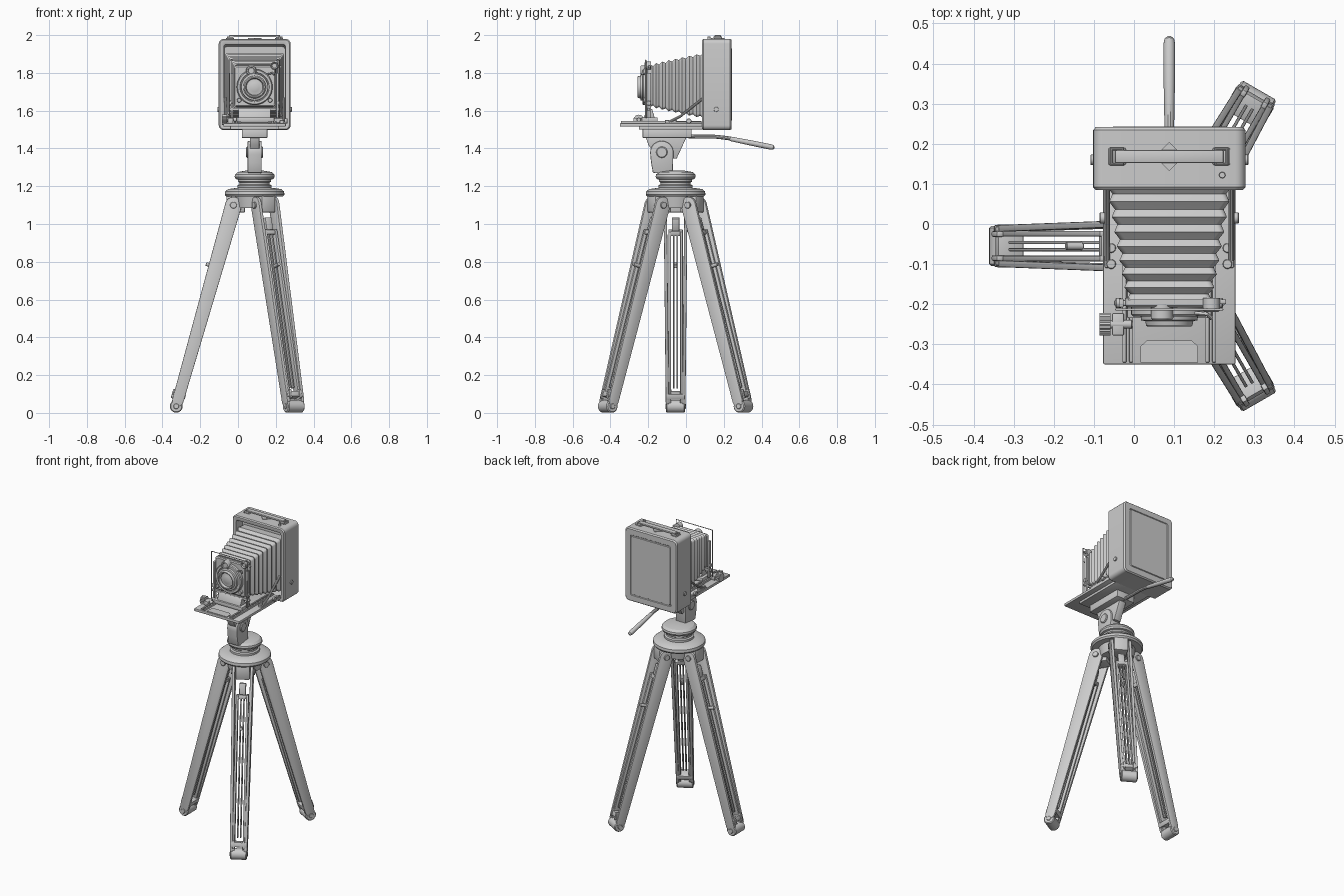
import bpy, bmesh, math
from mathutils import Matrix, Vector

CX, CY = 0.088, -0.055      # tripod axis; the camera shares CX
M = Matrix.Identity(4)      # placement of the parts being built


def finish(name, bm, bevel=0.0):
    bmesh.ops.recalc_face_normals(bm, faces=bm.faces)
    me = bpy.data.meshes.new(name)
    bm.to_mesh(me)
    bm.free()
    ob = bpy.data.objects.new(name, me)
    bpy.context.collection.objects.link(ob)
    ob.matrix_world = M
    if bevel:
        b = ob.modifiers.new("bevel", 'BEVEL')
        b.width, b.segments, b.limit_method = bevel, 2, 'ANGLE'
    return ob


def skin(name, rings, bevel=0.0):
    """Join equal closed rings of points and cap both ends."""
    bm = bmesh.new()
    vs = [[bm.verts.new(p) for p in r] for r in rings]
    n = len(vs[0])
    for a, b in zip(vs, vs[1:]):
        for i in range(n):
            bm.faces.new((a[i], a[(i + 1) % n], b[(i + 1) % n], b[i]))
    bm.faces.new(vs[0])
    bm.faces.new(vs[-1])
    return finish(name, bm, bevel)


def box(name, x0, x1, y0, y1, z0, z1, bevel=0.004):
    return skin(name, [[(x0, y0, z), (x1, y0, z), (x1, y1, z), (x0, y1, z)] for z in (z0, z1)], bevel)


def lathe(name, loc, prof, axis=(0, 0, 1), n=32):
    q = Vector(axis).to_track_quat('Z', 'Y')
    return skin(name, [[Vector(loc) + q @ Vector((r * math.cos(2 * math.pi * i / n), r * math.sin(2 * math.pi * i / n), h))
                        for i in range(n)] for r, h in prof])


def cyl(name, loc, r, h, axis=(0, 0, 1), n=20):
    c = min(r, h) * 0.15
    return lathe(name, loc, [(r - c, 0), (r, c), (r, h - c), (r - c, h)], axis, n)


def prism(name, pts, a0, a1, axis='X', shear=0.0, bevel=0.003):
    """Extrude a (y,z) outline along x, or an (x,z) outline along y."""
    f = (lambda a, p: (a, p[0], p[1])) if axis == 'X' else (lambda a, p: (p[0], a + shear * p[1], p[1]))
    return skin(name, [[f(a, p) for p in pts] for a in (a0, a1)], bevel)


def arc(cx, cz, r, d0, d1, n=10):
    return [(cx + r * math.cos(math.radians(d0 + (d1 - d0) * i / n)),
             cz + r * math.sin(math.radians(d0 + (d1 - d0) * i / n))) for i in range(n + 1)]


def loft(name, secs, cz):
    """Rounded rectangles (y, half width, half height, corner radius) joined along y."""
    rings = []
    for y, w, h, r in secs:
        ring = []
        for sx, sz, d in ((1, 1, 0), (-1, 1, 90), (-1, -1, 180), (1, -1, 270)):
            ring += arc(CX + sx * (w - r), cz + sz * (h - r), r, d, d + 90, 5)
        rings.append([(x, y, z) for x, z in ring])
    return skin(name, rings)


def tube(name, pts, r, cyclic=False):
    cu = bpy.data.curves.new(name, 'CURVE')
    cu.dimensions = '3D'
    cu.bevel_depth, cu.bevel_resolution, cu.use_fill_caps = r, 3, True
    s = cu.splines.new('POLY')
    s.points.add(len(pts) - 1)
    for p, c in zip(s.points, pts):
        p.co = (*c, 1)
    s.use_cyclic_u = cyclic
    ob = bpy.data.objects.new(name, cu)
    bpy.context.collection.objects.link(ob)


# tripod legs: hung from a pivot along local -z, local +x facing outward
tilt = math.atan2(0.303, 1.065)
L = math.hypot(0.303, 1.065)
for k, ang in enumerate((180, 60, -60)):
    place = Matrix.Translation((CX, CY, 0)) @ Matrix.Rotation(math.radians(ang), 4, 'Z')
    M = place
    box(f"crown_lug_{k}", 0.05, 0.15, -0.043, 0.043, 1.06, 1.15, 0.008)
    M = place @ Matrix.Translation((0.112, 0, 1.1)) @ Matrix.Rotation(-tilt, 4, 'Y')
    plate = arc(0, 0, 0.044, 0, 180) + arc(0, -L + 0.03, 0.03, 180, 360)
    for s in (-1, 1):
        prism(f"leg_{k}_side_plate", plate, s * 0.046, s * 0.063, 'Y', s * 0.01)
        box(f"leg_{k}_inner_rail", -0.024, 0.024, *sorted((s * 0.024, s * 0.038)), -L + 0.02, -0.14, 0.003)
        box(f"leg_{k}_centre_rail", -0.014, 0.014, *sorted((s * 0.005, s * 0.013)), -L + 0.1, -0.16, 0.002)
        cyl(f"leg_{k}_pivot_bolt", (0, s * 0.06, 0), 0.018, 0.012, (0, s, 0), 12)
        box(f"leg_{k}_foot_tab", 0.022, 0.04, s * 0.03 - 0.007, s * 0.03 + 0.007, -L + 0.035, -L + 0.085)
    box(f"leg_{k}_top_bridge", -0.02, 0.02, -0.038, 0.038, -0.165, -0.14)
    box(f"leg_{k}_top_tongue", -0.015, 0.015, -0.02, 0.02, -0.14, -0.07)
    box(f"leg_{k}_foot_clamp", -0.033, 0.033, -0.049, 0.049, -L + 0.045, -L + 0.075)
    cyl(f"leg_{k}_foot", (0, -0.05, -L), 0.034, 0.10, (0, 1, 0), 24)
    cyl(f"leg_{k}_foot_pin", (0, -0.054, -L), 0.015, 0.108, (0, 1, 0), 12)
    cyl(f"leg_{k}_lock_screw", (0.01, 0, -0.34), 0.01, 0.045, (1, 0, 0), 12)
M = Matrix.Identity(4)

# crown and turntable
lathe("tripod_crown", (CX, CY, 0), [(0.10, 1.085), (0.11, 1.145), (0.15, 1.145), (0.158, 1.155), (0.156, 1.172),
                                    (0.14, 1.185), (0.09, 1.192)], n=48)
lathe("pan_base", (CX, CY, 0), [(0.09, 1.185), (0.09, 1.205), (0.08, 1.21), (0.08, 1.22), (0.088, 1.225), (0.088, 1.235),
                                (0.1, 1.238), (0.106, 1.25), (0.104, 1.262), (0.09, 1.275), (0.05, 1.282)], n=48)

# tilt head, mounting plate and pan handle
prism("tilt_body", arc(-0.128, 1.378, 0.062, -10, 190, 16) + [(-0.185, 1.325), (-0.175, 1.27), (-0.07, 1.265)],
      CX - 0.037, CX + 0.037, bevel=0.006)
prism("tilt_wedge", [(-0.215, 1.465), (-0.20, 1.42), (-0.16, 1.36), (-0.05, 1.345), (0.005, 1.465)], CX - 0.025, CX + 0.025)
cyl("tilt_pivot", (CX - 0.045, -0.128, 1.38), 0.03, 0.09, (1, 0, 0))
box("head_plate", CX - 0.068, CX + 0.068, -0.23, 0.03, 1.455, 1.505, 0.006)
tube("pan_handle_rod", [(CX, 0.0, 1.465), (CX, 0.05, 1.463), (CX, 0.16, 1.462), (CX, 0.22, 1.455), (CX, 0.30, 1.44)], 0.011)
d = (Vector((CX, 0.468, 1.404)) - Vector((CX, 0.23, 1.452)))
lathe("pan_handle_grip", (CX, 0.23, 1.452), [(0.009, 0), (0.012, 0.01), (0.014, 0.12), (0.0145, d.length - 0.02),
                                            (0.012, d.length - 0.006), (0.004, d.length)], d, 16)

# camera body: recessed front, inset panel on the back
loft("camera_body", [(0.15, 0.16, 0.20, 0.012), (0.088, 0.163, 0.212, 0.012), (0.085, 0.168, 0.217, 0.016),
                     (0.085, 0.184, 0.236, 0.022), (0.092, 0.19, 0.2415, 0.026), (0.234, 0.19, 0.2415, 0.026),
                     (0.242, 0.183, 0.235, 0.022), (0.242, 0.15, 0.20, 0.012), (0.238, 0.147, 0.197, 0.01),
                     (0.238, 0.143, 0.193, 0.01), (0.243, 0.14, 0.19, 0.01)], 1.7385)
for s in (-1, 1):
    cyl("body_side_button", (CX + s * 0.187, 0.16, 1.607), 0.013, 0.01, (s, 0, 0))
    x = CX + s * 0.13
    box("strap_bracket", x - 0.022, x + 0.022, 0.147, 0.19, 1.978, 1.986)
    tube("strap_loop", [(x - 0.014, 0.149, 1.989), (x + 0.014, 0.149, 1.989), (x + 0.014, 0.187, 1.989), (x - 0.014, 0.187, 1.989)],
         0.005, True)
box("carry_strap", CX - 0.135, CX + 0.135, 0.152, 0.184, 1.989, 2.0, 0.003)
skin("top_diamond", [[(CX - 0.036, 0.168, z), (CX, 0.132, z), (CX + 0.036, 0.168, z), (CX, 0.204, z)] for z in (1.978, 1.984)])
cyl("top_button", (0.22, 0.122, 1.978), 0.008, 0.014, n=12)

# bellows
folds, secs = 8, [(0.15, 0.155, 0.17, 0.015)]
for i in range(folds * 2 + 1):
    t = (i / (folds * 2)) ** 1.0
    e = 0.0 if i % 2 else 0.011
    secs.append((0.095 - 0.285 * (1.12 * t - 0.12 * t * t), 0.145 - 0.05 * t + e, 0.163 - 0.062 * t + e, 0.014))
loft("bellows", secs, 1.732)

# drop bed with focusing rails
box("bed", CX - 0.165, CX + 0.165, -0.35, 0.09, 1.516, 1.534)
box("bed_under_plate", CX - 0.13, CX + 0.13, -0.25, 0.09, 1.500, 1.518)
for s in (-1, 1):
    for o in (0.095, 0.112):
        box("focus_rail", CX + s * o - 0.005, CX + s * o + 0.005, -0.345, 0.08, 1.532, 1.546, 0.002)
    x = CX + s * 0.155
    tube("bed_strut", [(x, -0.09, 1.54), (x, -0.03, 1.57), (x, 0.09, 1.665)], 0.007)
    for y in (-0.1, -0.06):
        cyl("strut_rivet", (x - s * 0.01, y, 1.53), 0.012, 0.02, n=14)
    cyl("bed_hinge_stud", (CX + s * 0.16, 0.015, 1.545), 0.014, 0.014, (s, 0, 0), 14)
    box("bed_side_strip", x - 0.006, x + 0.006, -0.11, 0.085, 1.53, 1.543)
skin("finger_plate", [[(CX - 0.072, -0.345, z), (CX + 0.072, -0.345, z), (CX + 0.072, -0.305, z), (CX + 0.055, -0.29, z),
                       (CX - 0.055, -0.29, z), (CX - 0.072, -0.305, z)] for z in (1.532, 1.539)])

# focus knob with ribbed rim
cyl("focus_shaft", (-0.065, -0.25, 1.552), 0.011, 0.06, (1, 0, 0), 14)
box("focus_shaft_block", -0.055, -0.025, -0.278, -0.222, 1.532, 1.562)
skin("focus_knob", [[(x, -0.25 + r * math.cos(i * math.pi / 18), 1.552 + r * math.sin(i * math.pi / 18))
                     for i in range(36) for r in (0.028 if i % 2 else 0.025,)] for x in (-0.086, -0.058)])

# front standard
box("standard_base", CX - 0.105, CX + 0.105, -0.235, -0.15, 1.540, 1.565)
prism("standard_foot", [(-0.225, 1.56), (-0.205, 1.61), (-0.18, 1.61), (-0.165, 1.56)], CX - 0.085, CX + 0.085)
loft("lens_board", [(-0.185, 0.11, 0.108, 0.012), (-0.203, 0.11, 0.108, 0.012), (-0.208, 0.104, 0.102, 0.01)], 1.73)
for s in (-1, 1):
    x = CX + s * 0.12
    box("standard_arm", x - 0.006, x + 0.006, -0.208, -0.186, 1.56, 1.80, 0.002)
    cyl("standard_thumb_nut", (x, -0.197, 1.64), 0.013, 0.014, (s, 0, 0), 12)
box("standard_crossbar", CX - 0.138, CX + 0.138, -0.204, -0.19, 1.60, 1.615)
tube("wire_finder", [(CX + x, -0.213, z) for x, z in ((-0.132, 1.56), (-0.132, 1.868), (0.132, 1.868), (0.132, 1.56))],
     0.003)

# shutter and lens, turned about the lens axis
lathe("shutter_and_lens", (CX, -0.2, 1.725), [(0.095, 0), (0.095, 0.026), (0.090, 0.031), (0.078, 0.031), (0.076, 0.027),
      (0.072, 0.027), (0.070, 0.04), (0.060, 0.042), (0.058, 0.052), (0.054, 0.056), (0.048, 0.055), (0.043, 0.040),
      (0.036, 0.040), (0.024, 0.044), (0.008, 0.046)], (0, -1, 0), 48)
lathe("shutter_dial", (0.07, -0.2, 1.812), [(0.028, 0), (0.028, 0.034), (0.024, 0.04), (0.018, 0.04), (0.015, 0.036)], (0, -1, 0))
lathe("brilliant_finder", (0.193, -0.185, 1.838), [(0.021, 0), (0.021, 0.03), (0.017, 0.034), (0.012, 0.028)], (0, -1, 0), 24)
box("finder_arm", 0.11, 0.23, -0.2, -0.188, 1.826, 1.838, 0.003)
tube("shutter_lever", [(CX + 0.06, -0.222, 1.79), (CX + 0.095, -0.225, 1.80), (CX + 0.105, -0.235, 1.79)], 0.005)
for s in (-1, 1):
    cyl("shutter_post", (CX + s * 0.082, -0.2, 1.655), 0.012, 0.025, (0, -1, 0), 14)

# turn wires to meshes and smooth the rounded surfaces
bpy.ops.object.select_all(action='SELECT')
bpy.context.view_layer.objects.active = bpy.data.objects["bed"]
bpy.ops.object.convert(target='MESH')
bpy.ops.object.shade_smooth_by_angle(angle=math.radians(32))
